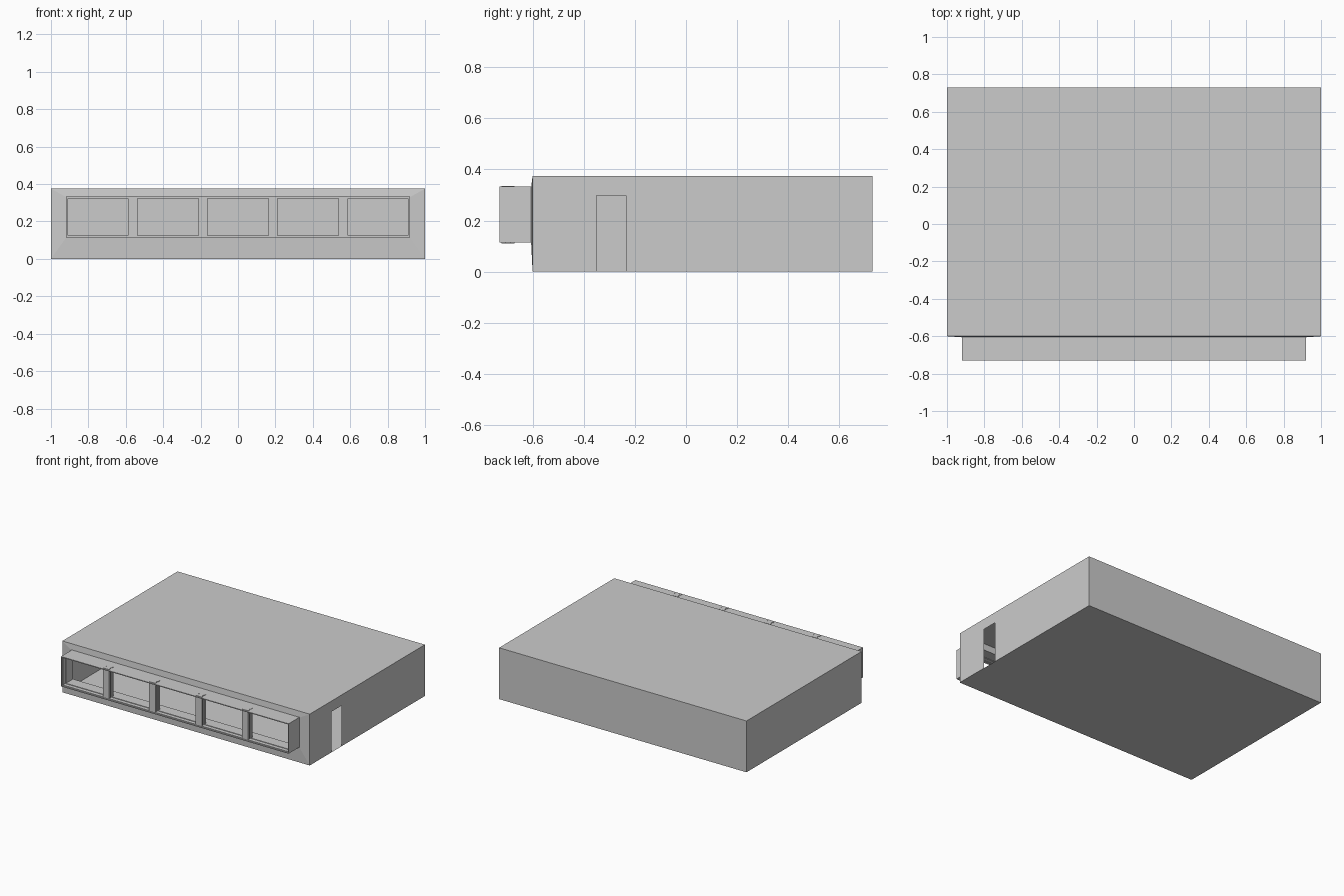
import bpy, bmesh

if "Cube" in bpy.data.objects:
    bpy.data.objects.remove(bpy.data.objects["Cube"])

FRONT, BACK, TOP = -0.60, 0.73, 0.375
HX, Z0, Z1 = 0.92, 0.114, 0.333          # outer size of the window bay


def make_object(name, bm):
    bmesh.ops.remove_doubles(bm, verts=bm.verts, dist=1e-5)
    bmesh.ops.recalc_face_normals(bm, faces=bm.faces)
    mesh = bpy.data.meshes.new(name)
    bm.to_mesh(mesh)
    bm.free()
    obj = bpy.data.objects.new(name, mesh)
    bpy.context.collection.objects.link(obj)
    return obj


def face(bm, pts):
    bm.faces.new([bm.verts.new(p) for p in pts])


def box(name, x0, x1, y0, y1, z0, z1):
    bm = bmesh.new()
    bmesh.ops.create_cube(bm, size=1)
    for v in bm.verts:
        v.co = (x1 if v.co.x > 0 else x0, y1 if v.co.y > 0 else y0, z1 if v.co.z > 0 else z0)
    return make_object(name, bm)


def rect(x0, x1, z0, z1, y):
    return [(x0, y, z0), (x1, y, z0), (x1, y, z1), (x0, y, z1)]


def bridge(bm, a, b):
    for i in range(4):
        j = (i + 1) % 4
        face(bm, [a[i], a[j], b[j], b[i]])


def frame(name, x0, x1, z0, z1, y0, y1, t):
    """Closed rectangular frame of thickness t."""
    bm = bmesh.new()
    loops = [rect(x0, x1, z0, z1, y0), rect(x0, x1, z0, z1, y1),
             rect(x0 + t, x1 - t, z0 + t, z1 - t, y1), rect(x0 + t, x1 - t, z0 + t, z1 - t, y0)]
    for i in range(4):
        bridge(bm, loops[i], loops[(i + 1) % 4])
    return make_object(name, bm)


# Hollow room shell: slightly bowed front wall with a wide opening, doorway in the right wall
bm = bmesh.new()
face(bm, [(-1, FRONT, 0), (1, FRONT, 0), (1, BACK, 0), (-1, BACK, 0)])
face(bm, [(-1, FRONT, TOP), (1, FRONT, TOP), (1, BACK, TOP), (-1, BACK, TOP)])
face(bm, rect(-1, 1, 0, TOP, BACK))
face(bm, [(-1, FRONT, 0), (-1, BACK, 0), (-1, BACK, TOP), (-1, FRONT, TOP)])
door = [(FRONT, 0), (-0.35, 0), (-0.35, 0.297), (-0.235, 0.297), (-0.235, 0),
        (BACK, 0), (BACK, TOP), (FRONT, TOP)]
face(bm, [(1, y, z) for y, z in door])
bridge(bm, rect(-1, 1, 0, TOP, FRONT),
       rect(-HX + 0.005, HX - 0.005, Z0 + 0.005, Z1 - 0.005, FRONT - 0.006))
make_object("room_shell", bm)

# Projecting window bay, open front and back
frame("window_bay", -HX, HX, Z0, Z1, -0.73, FRONT, 0.006)

# Mullions, slightly proud of the bay above and below, with a groove down each side
pitch = 0.375
for i in range(4):
    cx = (i - 1.5) * pitch
    for n, (y0, y1, w) in enumerate([(-0.722, -0.706, 0.024), (-0.706, -0.688, 0.018),
                                     (-0.688, -0.67, 0.024)]):
        box(f"mullion_{i + 1}_{n + 1}", cx - w, cx + w, y0, y1, Z0 - 0.003, Z1 + 0.003)

# Double rims round each window pane opening
for i in range(5):
    cx = (i - 2) * pitch
    x0 = -HX + 0.003 if i == 0 else cx - pitch / 2 + 0.018
    x1 = HX - 0.003 if i == 4 else cx + pitch / 2 - 0.018
    for n, y in enumerate((-0.722, -0.688)):
        frame(f"window_rim_{i + 1}_{n + 1}", x0, x1, Z0 + 0.003, Z1 - 0.003, y, y + 0.016, 0.007)
